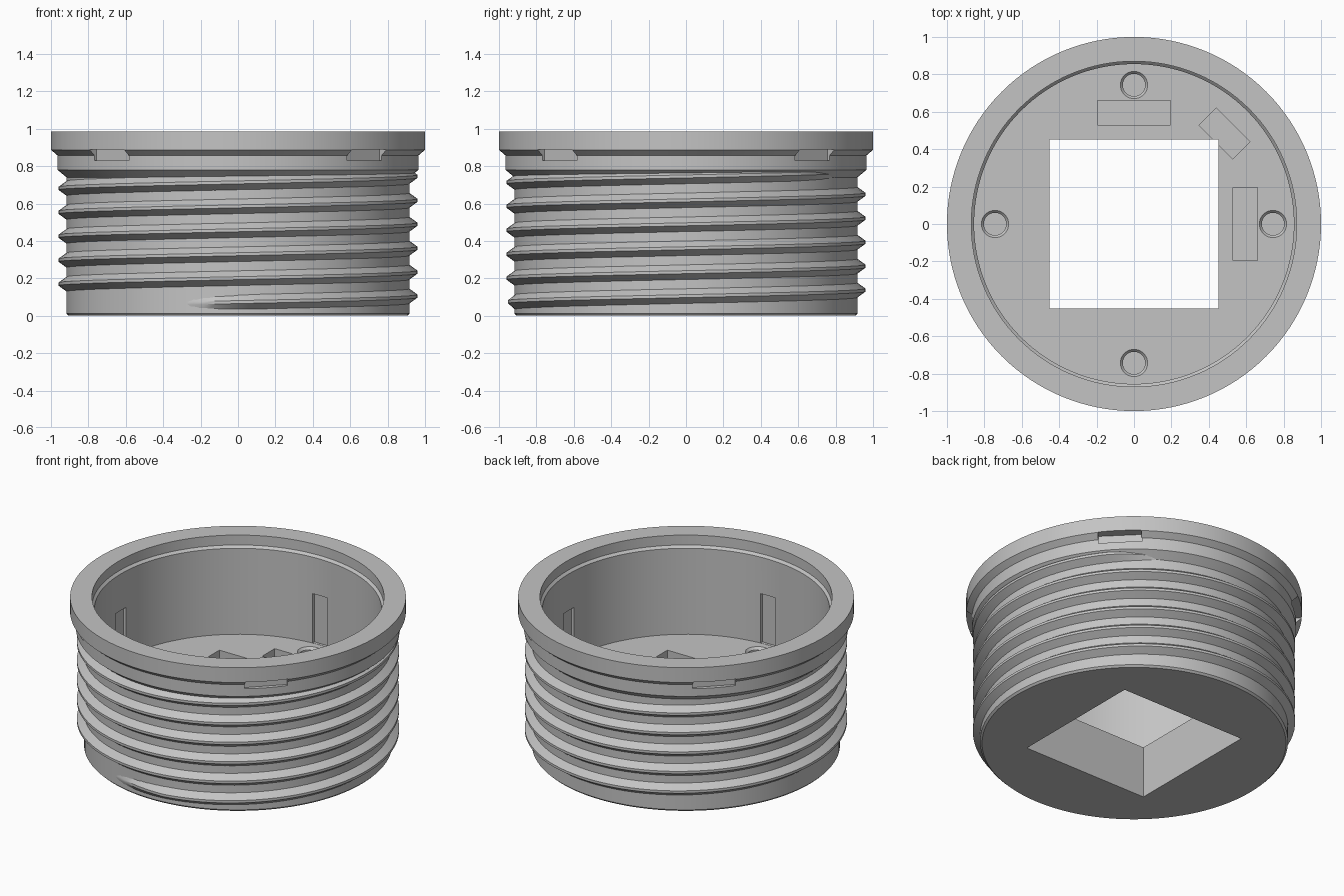
import bpy, bmesh, math
from mathutils import Matrix, Vector

cube = bpy.data.objects.get("Cube")
if cube:
    bpy.data.objects.remove(cube, do_unlink=True)

grey = bpy.data.materials.new("plain_grey")
grey.use_nodes = True
colour = (0.55, 0.55, 0.55, 1)
grey.diffuse_color = colour
grey.node_tree.nodes["Principled BSDF"].inputs["Base Color"].default_value = colour


def finish(name, bm):
    bmesh.ops.remove_doubles(bm, verts=bm.verts, dist=1e-5)
    bmesh.ops.recalc_face_normals(bm, faces=bm.faces)
    mesh = bpy.data.meshes.new(name)
    bm.to_mesh(mesh)
    bm.free()
    mesh.materials.append(grey)
    obj = bpy.data.objects.new(name, mesh)
    bpy.context.collection.objects.link(obj)
    return obj


def activate(obj):
    bpy.ops.object.select_all(action='DESELECT')
    obj.select_set(True)
    bpy.context.view_layer.objects.active = obj


def lathe(name, profile, sides, centre=(0, 0)):
    """Revolve (radius, z) points that start and end on the axis."""
    bm = bmesh.new()
    verts = [bm.verts.new((r, 0, z)) for r, z in profile]
    edges = [bm.edges.new(pair) for pair in zip(verts, verts[1:])]
    bmesh.ops.spin(bm, geom=verts + edges, cent=(0, 0, 0), axis=(0, 0, 1),
                   angle=math.tau, steps=sides)
    bmesh.ops.translate(bm, verts=bm.verts, vec=(*centre, 0))
    return finish(name, bm)


def box(name, radial, half_width, heights, angle=0):
    """Box from radial[0] to radial[1] outwards, turned about z."""
    bm = bmesh.new()
    size = (radial[1] - radial[0], 2 * half_width, heights[1] - heights[0])
    mid = Vector((sum(radial) / 2, 0, sum(heights) / 2))
    mat = (Matrix.Rotation(angle, 4, 'Z') @ Matrix.Translation(mid)
           @ Matrix.Diagonal((*size, 1)))
    bmesh.ops.create_cube(bm, size=1, matrix=mat)
    return finish(name, bm)


# Cup: threaded barrel, flange, stepped mouth and thick floor
FLOOR = 0.34
cup = lathe("cup_body", [
    (0, 0), (0.905, 0), (0.917, 0.012), (0.917, 0.74), (0.965, 0.78),
    (0.965, 0.857), (1, 0.887), (1, 0.985), (0.87, 0.985), (0.87, 0.92),
    (0.855, 0.905), (0.855, FLOOR), (0, FLOOR)], 128)

# Square opening through the floor
cutters = [box("square_opening", (-0.453, 0.453), 0.453, (-0.1, 0.6))]

# Shallow pockets in the floor beside the opening
quarter = math.pi / 2
for angle in (0, quarter):
    cutters.append(box("floor_pocket", (0.53, 0.66), 0.195, (FLOOR - 0.1, 0.5), angle))
cutters.append(box("corner_pocket", (0.62, 0.75), 0.127, (FLOOR - 0.1, 0.5), quarter / 2))

for i in range(4):
    a = i * quarter
    # Countersunk blind screw hole
    spot = (0.743 * math.cos(a), 0.743 * math.sin(a))
    cutters.append(lathe("screw_hole", [
        (0, FLOOR - 0.15), (0.06, FLOOR - 0.15), (0.06, FLOOR - 0.015),
        (0.073, FLOOR), (0.073, 0.4), (0, 0.4)], 32, spot))
    # Upright slot in the inner wall
    cutters.append(box("wall_slot", (0.8, 0.872), 0.055, (FLOOR + 0.001, 0.665), a))
    # Notch under the flange
    cutters.append(box("flange_notch", (0.94, 1.1), 0.13, (0.83, 0.889), a + quarter / 2))

activate(cup)
for cutter in cutters:
    cutter.hide_render = True
    mod = cup.modifiers.new("cut", 'BOOLEAN')
    mod.operation = 'DIFFERENCE'
    mod.solver = 'EXACT'
    mod.object = cutter
    bpy.ops.object.modifier_apply(modifier=mod.name)
    bpy.data.objects.remove(cutter, do_unlink=True)
bpy.ops.object.shade_smooth_by_angle(angle=math.radians(30))

# Helical thread ridge, tapering into the barrel at both ends
PITCH, STEPS = 0.128, 96
first, last = int(-0.32 * STEPS), int(5.2 * STEPS)
bm = bmesh.new()
rings = []
for i in range(first, last + 1):
    a = math.tau * i / STEPS
    z = 0.105 + PITCH * i / STEPS
    fade = min(1, (i - first) / 8, (last - i) / 8)
    tip = 0.908 + 0.052 * fade
    section = [(0.905, -0.048), (tip, -0.008), (tip, 0.008), (0.905, 0.048)]
    rings.append([bm.verts.new((r * math.cos(a), r * math.sin(a), z + dz))
                  for r, dz in section])
for low, high in zip(rings, rings[1:]):
    for k in range(4):
        n = (k + 1) % 4
        bm.faces.new((low[k], low[n], high[n], high[k]))
bm.faces.new(rings[0])
bm.faces.new(rings[-1])
thread = finish("screw_thread", bm)
activate(thread)
bpy.ops.object.shade_smooth_by_angle(angle=math.radians(30))
